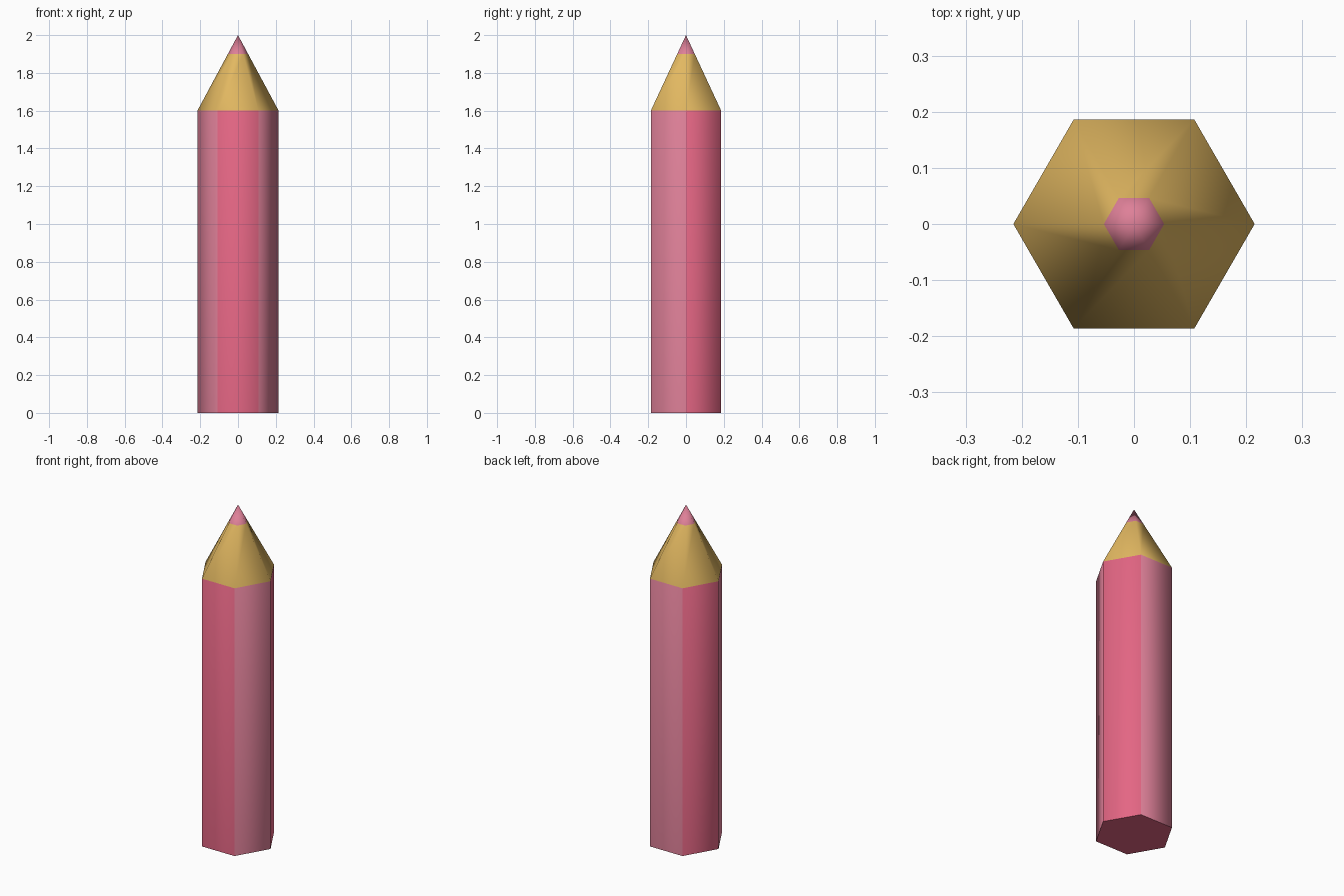
import bpy, bmesh, math

if "Cube" in bpy.data.objects:
    bpy.data.objects.remove(bpy.data.objects["Cube"])

R, SIDES = 0.215, 6


def material(name, srgb):
    m = bpy.data.materials.new(name)
    lin = [((c / 255 + 0.055) / 1.055) ** 2.4 for c in srgb]
    m.diffuse_color = (*lin, 1)
    m.use_nodes = True
    m.node_tree.nodes["Principled BSDF"].inputs["Base Color"].default_value = m.diffuse_color
    return m


mats = [material("deep_pink", (228, 102, 132)),
        material("pale_pink", (222, 128, 152)),
        material("wood", (226, 184, 97))]

bm = bmesh.new()


def ring(radius, z):
    return [bm.verts.new((radius * math.cos(i * math.tau / SIDES),
                          radius * math.sin(i * math.tau / SIDES), z))
            for i in range(SIDES)]


# rings: foot, top of painted shaft, start of lead; then the point
foot, shoulder, lead = ring(R, 0), ring(R, 1.6), ring(R * 0.25, 1.9)
apex = bm.verts.new((0, 0, 2))

bm.faces.new(foot[::-1]).material_index = 0
for i in range(SIDES):
    j = (i + 1) % SIDES
    # shaft sides alternate between the two pinks
    bm.faces.new((foot[i], foot[j], shoulder[j], shoulder[i])).material_index = i % 2
    # sharpened wood
    bm.faces.new((shoulder[i], shoulder[j], lead[j], lead[i])).material_index = 2
    # lead tip
    bm.faces.new((lead[i], lead[j], apex)).material_index = 1

mesh = bpy.data.meshes.new("pencil")
bm.to_mesh(mesh)
bm.free()
for m in mats:
    mesh.materials.append(m)
pencil = bpy.data.objects.new("pencil", mesh)
bpy.context.collection.objects.link(pencil)

# smooth around the sides, sharp at the flat foot
bpy.context.view_layer.objects.active = pencil
pencil.select_set(True)
bpy.ops.object.shade_smooth_by_angle(angle=math.radians(70))
